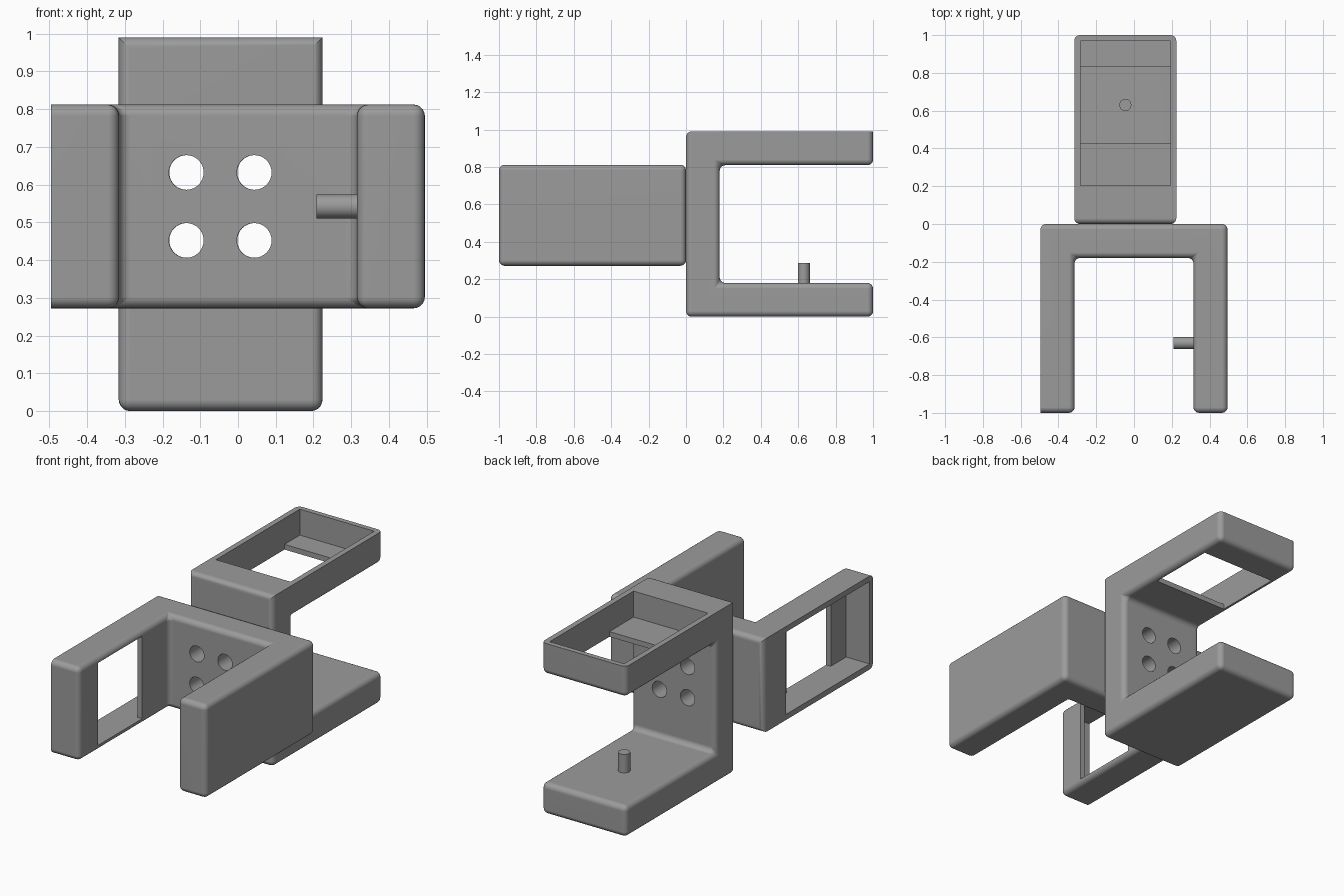
import bpy
import bmesh
from math import radians, pi
from mathutils import Matrix, Vector

if "Cube" in bpy.data.objects:
    bpy.data.objects.remove(bpy.data.objects["Cube"])

WIDTH, DEPTH, HEIGHT, WALL, ROUND = 0.54, 1.0, 0.99, 0.18, 0.03

grey = bpy.data.materials.new("plain grey")
grey.use_nodes = True
grey.diffuse_color = (0.33, 0.33, 0.33, 1)
grey.node_tree.nodes["Principled BSDF"].inputs["Base Color"].default_value = (0.33, 0.33, 0.33, 1)


def to_object(name, bm):
    bmesh.ops.recalc_face_normals(bm, faces=bm.faces)
    mesh = bpy.data.meshes.new(name)
    bm.to_mesh(mesh)
    bm.free()
    obj = bpy.data.objects.new(name, mesh)
    bpy.context.collection.objects.link(obj)
    mesh.materials.append(grey)
    return obj


def extrude_profile(points, width):
    """Prism along x from a (y, z) profile."""
    bm = bmesh.new()
    face = bm.faces.new([bm.verts.new((-width / 2, y, z)) for y, z in points])
    out = bmesh.ops.extrude_face_region(bm, geom=[face])
    moved = [v for v in out["geom"] if isinstance(v, bmesh.types.BMVert)]
    bmesh.ops.translate(bm, verts=moved, vec=(width, 0, 0))
    return bm


def add_cylinder(bm, centre, radius, length, rotation, sides):
    bmesh.ops.create_cone(bm, cap_ends=True, segments=sides, radius1=radius, radius2=radius,
                          depth=length, matrix=Matrix.Translation(centre) @ rotation)


def smooth(obj):
    bpy.ops.object.select_all(action="DESELECT")
    obj.select_set(True)
    bpy.context.view_layer.objects.active = obj
    bpy.ops.object.shade_smooth_by_angle(angle=radians(35))


def make_bracket(name, placement):
    # U-shaped body, rounded everywhere but around the open tray face
    top = HEIGHT - WALL
    bm = extrude_profile([(0, 0), (DEPTH, 0), (DEPTH, WALL), (WALL, WALL),
                          (WALL, top), (DEPTH, top), (DEPTH, HEIGHT), (0, HEIGHT)], WIDTH)
    weight = bm.edges.layers.float.new("bevel_weight_edge")
    for e in bm.edges:
        on_tray = all(v.co.z > HEIGHT - 0.01 for v in e.verts)
        at_back = all(v.co.y < 0.01 for v in e.verts)
        e[weight] = 1.0 if at_back or not on_tray else 0.0
    body = to_object(name, bm)
    bevel = body.modifiers.new("rounding", "BEVEL")
    bevel.limit_method = "WEIGHT"
    bevel.width = ROUND
    bevel.segments = 5

    # Tray recess with a window through its floor
    floor = top + 0.03
    tray = to_object("tray_cutter", extrude_profile(
        [(0.205, 1.1), (0.205, floor), (0.425, floor), (0.425, 0.7),
         (0.83, 0.7), (0.83, floor), (0.97, floor), (0.97, 1.1)], 0.476))

    # Four screw holes through the back plate
    bm = bmesh.new()
    for x in (-0.09, 0.09):
        for z in (0.452, 0.632):
            add_cylinder(bm, Vector((x, 0.09, z)), 0.046, 0.4, Matrix.Rotation(pi / 2, 4, "X"), 32)
    holes = to_object("hole_cutter", bm)

    for cutter in (tray, holes):
        cutter.hide_render = True
        cut = body.modifiers.new("cut", "BOOLEAN")
        cut.operation = "DIFFERENCE"
        cut.solver = "EXACT"
        cut.object = cutter

    # Bake the cuts, then drop the cutters
    graph = bpy.context.evaluated_depsgraph_get()
    body.data = bpy.data.meshes.new_from_object(body.evaluated_get(graph))
    body.modifiers.clear()
    for cutter in (tray, holes):
        bpy.data.objects.remove(cutter)
    smooth(body)
    normals = body.modifiers.new("flat faces", "WEIGHTED_NORMAL")
    normals.keep_sharp = True
    body.matrix_world = placement

    # Pivot pin on the plain arm
    bm = bmesh.new()
    add_cylinder(bm, Vector((0, 0.63, 0.228)), 0.032, 0.118, Matrix.Identity(4), 24)
    pin = to_object(name + "_pin", bm)
    smooth(pin)
    pin.matrix_world = placement


# Rear bracket stands upright; front bracket lies on its side, back to back with it
make_bracket("rear_bracket", Matrix.Translation((-0.046, 0, 0)))
make_bracket("front_bracket", Matrix(((0, 0, -1, 0.495), (0, -1, 0, 0),
                                      (-1, 0, 0, 0.542), (0, 0, 0, 1))))
